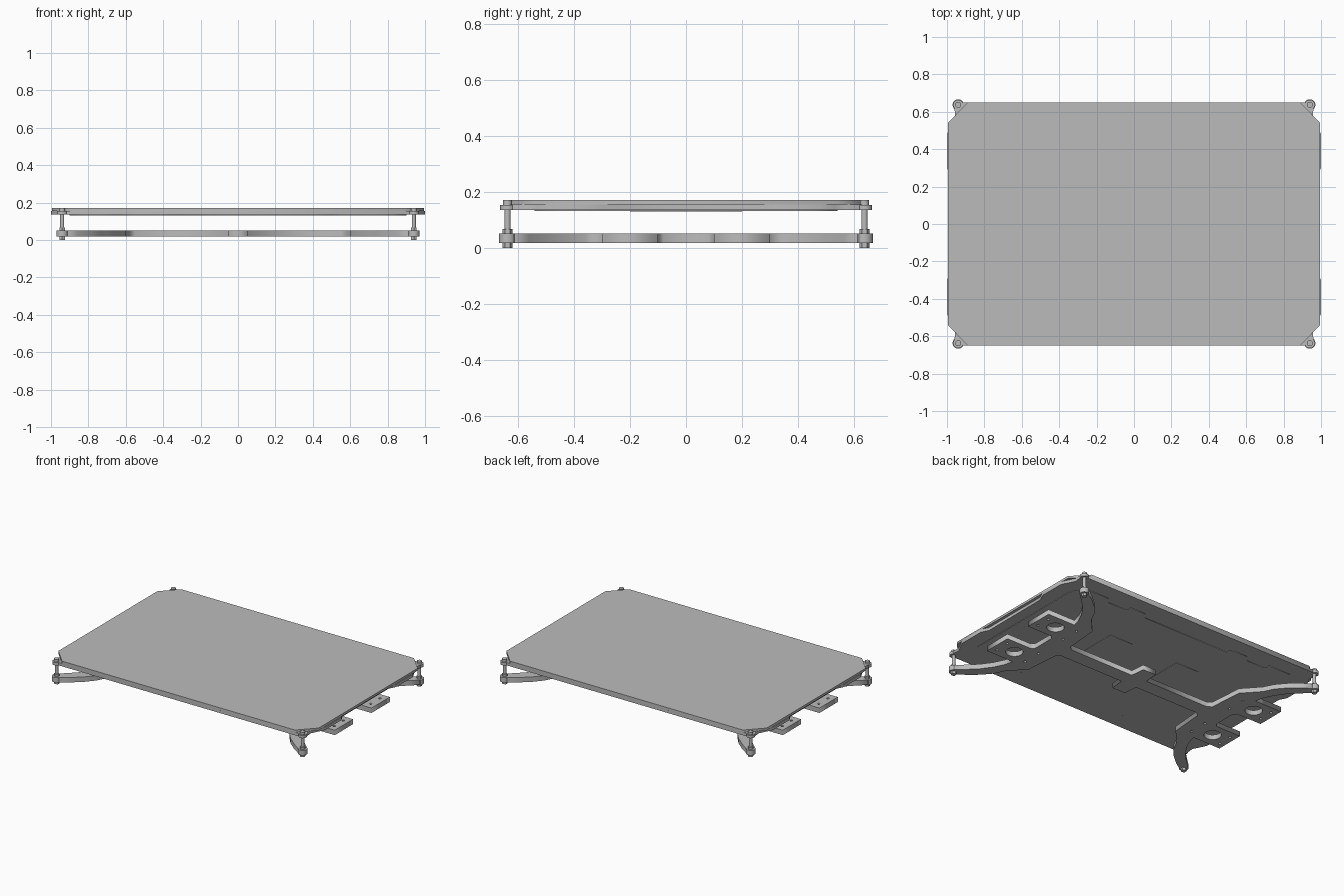
import bpy
import math

cube = bpy.data.objects.get("Cube")
if cube:
    bpy.data.objects.remove(cube, do_unlink=True)

# One plain grey metal for everything
grey = bpy.data.materials.new("grey_metal")
grey.use_nodes = True
grey.diffuse_color = (0.5, 0.5, 0.5, 1)
grey.node_tree.nodes["Principled BSDF"].inputs["Base Color"].default_value = (0.5, 0.5, 0.5, 1)


def four_way(quarter):
    """Mirror an outline running from the +x axis to the +y axis into all quadrants."""
    back = quarter[::-1]
    return (quarter + [(-x, y) for x, y in back]
            + [(-x, -y) for x, y in quarter] + [(x, -y) for x, y in back])


def circle(cx, cy, r, n=24):
    return [(cx + r * math.cos(math.tau * i / n), cy + r * math.sin(math.tau * i / n))
            for i in range(n)]


def plate(name, outlines, z0, z1):
    """Flat plate from closed outlines; inner outlines become holes."""
    curve = bpy.data.curves.new(name, 'CURVE')
    curve.dimensions = '2D'
    curve.fill_mode = 'BOTH'
    curve.extrude = (z1 - z0) / 2
    for pts in outlines:
        clean = [p for i, p in enumerate(pts) if math.dist(p, pts[i - 1]) > 1e-5]
        spline = curve.splines.new('POLY')
        spline.points.add(len(clean) - 1)
        for point, (x, y) in zip(spline.points, clean):
            point.co = (x, y, 0, 1)
        spline.use_cyclic_u = True
    ob = bpy.data.objects.new(name, curve)
    bpy.context.collection.objects.link(ob)
    ob.location.z = (z0 + z1) / 2
    bpy.ops.object.select_all(action='DESELECT')
    ob.select_set(True)
    bpy.context.view_layer.objects.active = ob
    bpy.ops.object.convert(target='MESH')
    ob = bpy.context.object
    ob.data.materials.clear()
    ob.data.materials.append(grey)
    return ob


def rod(name, x, y, r, z0, z1, sides=24):
    bpy.ops.mesh.primitive_cylinder_add(vertices=sides, radius=r, depth=z1 - z0,
                                        location=(x, y, (z0 + z1) / 2))
    ob = bpy.context.object
    ob.name = name
    ob.data.materials.append(grey)
    if sides > 6:
        bpy.ops.object.shade_smooth_by_angle()
    return ob


corners = [(sx, sy) for sx in (-1, 1) for sy in (-1, 1)]
SX, SY = 0.94, 0.637

# Top sheet with cut corners
plate("top_sheet", [four_way([(0.995, 0), (0.995, 0.54), (0.89, 0.65), (0, 0.65)])],
      0.155, 0.171)

# Bed plate with side tabs and narrow corner necks
plate("bed_plate", [four_way([
    (0.975, 0), (0.975, 0.25), (1.0, 0.3), (1.0, 0.48), (0.975, 0.53), (0.955, 0.57),
    (0.96, 0.62), (0.925, 0.65), (0, 0.65)])], 0.135, 0.155)

# Thin insulating pad and panels under the bed
plate("under_pad", [four_way([
    (0.9, 0), (0.9, 0.45), (0.82, 0.54), (0.66, 0.54), (0.63, 0.5), (0.5, 0.5),
    (0.47, 0.54), (0.36, 0.54), (0.33, 0.5), (0, 0.5)])], 0.132, 0.135)
for side, s in (("left", 1), ("right", -1)):
    plate(side + "_under_panel",
          [[(s * x, y) for x, y in ((0.18, -0.2), (0.36, -0.2), (0.36, 0.2), (0.18, 0.2))]],
          0.13, 0.132)

# Carriage: central bar, end tabs with round holes, curved arms to the corners
holes = [circle(sx * 0.81, sy * 0.2, 0.055) for sx, sy in corners]
holes += [circle(sx * x, sy * y, 0.009, 10) for sx, sy in corners
          for x, y in ((0.91, 0.15), (0.91, 0.25), (0.68, 0.25), (0.68, 0.12))]
arm = [(0.74, 0.3), (0.755, 0.36), (0.79, 0.43), (0.84, 0.5), (0.9, 0.56), (0.965, 0.62),
       (0.93, 0.66), (0.86, 0.615), (0.79, 0.555), (0.735, 0.49), (0.7, 0.42), (0.6, 0.31)]
plate("carriage", [four_way(
    [(0.74, 0), (0.74, 0.08), (0.76, 0.1), (0.95, 0.1), (0.95, 0.3)] + arm +
    [(0.58, 0.07), (0.55, 0.05), (0.06, 0.05), (0.05, 0.15), (0, 0.15)])] + holes,
    0.018, 0.052)

# Corner hardware: screw, ear, foot boss, nuts and head
for sx, sy in corners:
    x, y = sx * SX, sy * SY
    tag = ("back" if sy > 0 else "front") + ("_left" if sx > 0 else "_right")
    rod(tag + "_screw", x, y, 0.011, 0.002, 0.165)
    rod(tag + "_ear", x, y, 0.027, 0.135, 0.154)
    rod(tag + "_foot_boss", x, y, 0.03, 0.018, 0.052)
    rod(tag + "_lower_nut", x, y, 0.018, 0.0, 0.018, 6)
    rod(tag + "_upper_nut", x, y, 0.018, 0.052, 0.067, 6)
    rod(tag + "_screw_head", x, y, 0.016, 0.154, 0.171)
